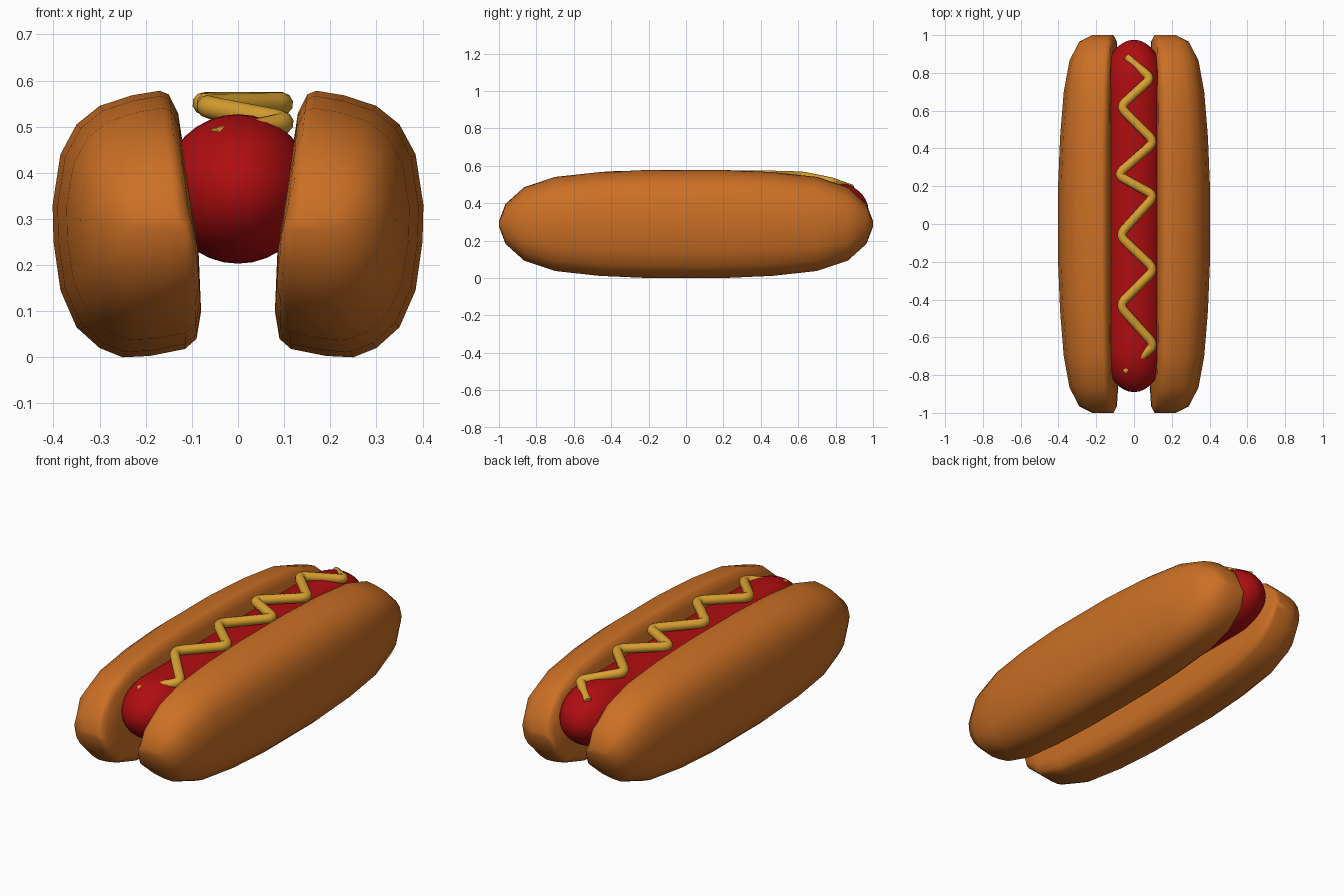
import bpy, bmesh, math

if "Cube" in bpy.data.objects:
    bpy.data.objects.remove(bpy.data.objects["Cube"])


def material(name, rgb):
    m = bpy.data.materials.new(name)
    m.use_nodes = True
    m.diffuse_color = (*rgb, 1)
    m.node_tree.nodes["Principled BSDF"].inputs["Base Color"].default_value = (*rgb, 1)
    return m


bread = material("toasted bread", (0.60, 0.16, 0.018))
meat = material("red sausage", (0.43, 0.004, 0.005))
sauce = material("mustard yellow", (0.70, 0.36, 0.03))


def loft(name, rings, mat, angle):
    """Skin a list of equal closed rings and cap both ends."""
    bm = bmesh.new()
    loops = [[bm.verts.new(p) for p in ring] for ring in rings]
    for a, b in zip(loops, loops[1:]):
        for i in range(len(a)):
            j = (i + 1) % len(a)
            bm.faces.new((a[i], a[j], b[j], b[i]))
    bm.faces.new(loops[0])
    bm.faces.new(loops[-1])
    bmesh.ops.recalc_face_normals(bm, faces=bm.faces)
    mesh = bpy.data.meshes.new(name)
    bm.to_mesh(mesh)
    bm.free()
    obj = bpy.data.objects.new(name, mesh)
    bpy.context.collection.objects.link(obj)
    mesh.materials.append(mat)
    bpy.ops.object.select_all(action='DESELECT')
    obj.select_set(True)
    bpy.context.view_layer.objects.active = obj
    bpy.ops.object.shade_smooth_by_angle(angle=math.radians(angle))
    return obj


# Bun halves: a D-shaped section (x, z) that shrinks towards both tips
section = [(0.08, 0.10), (0.09, 0.04), (0.115, 0.018), (0.19, 0.003), (0.25, 0.0),
           (0.30, 0.02), (0.35, 0.065), (0.385, 0.145), (0.40, 0.25), (0.402, 0.33),
           (0.385, 0.44), (0.35, 0.505), (0.30, 0.545), (0.23, 0.568), (0.17, 0.578),
           (0.15, 0.57), (0.13, 0.53), (0.107, 0.38), (0.085, 0.22)]
# (y, width scale, height scale, inner anchor x)
half = [(1.0, 0.35, 0.05, 0.115), (0.965, 0.62, 0.37, 0.103), (0.865, 0.80, 0.68, 0.1),
        (0.70, 0.90, 0.87, 0.1), (0.46, 0.965, 0.96, 0.1), (0.2, 1, 1, 0.1)]
stations = half + [(-y, sx, sz, ax) for y, sx, sz, ax in reversed(half)]
for side, name in ((1, "left_bun"), (-1, "right_bun")):
    loft(name, [[(side * (ax + (x - 0.1) * sx), y, 0.29 + (z - 0.29) * sz)
                 for x, z in section] for y, sx, sz, ax in stations], bread, 80)

# Sausage: a long round bar with domed ends
RADIUS, CENTRE_Z, DOME, FRONT, BACK = 0.162, 0.365, 0.24, -0.89, 0.975
SIDES, STEPS = 32, 10
profile = []
for i in range(STEPS + 1):
    t = math.radians(2 + 88 * i / STEPS)
    profile.append((FRONT + DOME * (1 - math.cos(t)), RADIUS * math.sin(t)))
profile += [(FRONT + BACK - y, r) for y, r in reversed(profile)]
loft("sausage", [[(r * math.cos(a), y, CENTRE_Z + r * math.sin(a))
                  for a in (math.tau * k / SIDES for k in range(SIDES))]
                 for y, r in profile], meat, 60)

# Mustard: a zigzag bead with slightly rounded corners
zigzag = [(-0.04, 0.885, 0.48), (0.09, 0.77, 0.515), (-0.075, 0.62, 0.545),
          (0.11, 0.435, 0.55), (-0.09, 0.26, 0.55), (0.11, 0.15, 0.55),
          (-0.08, -0.06, 0.55), (0.11, -0.24, 0.55), (-0.08, -0.43, 0.545),
          (0.11, -0.64, 0.508), (-0.05, -0.78, 0.478)]


def mix(a, b, t):
    return tuple(u + (v - u) * t for u, v in zip(a, b))


path = [zigzag[0]]
for a, b, c in zip(zigzag, zigzag[1:], zigzag[2:]):
    start, end = mix(b, a, 0.16), mix(b, c, 0.16)
    path += [mix(mix(start, b, t), mix(b, end, t), t) for t in (0, 0.25, 0.5, 0.75, 1)]
path.append(zigzag[-1])
curve = bpy.data.curves.new("mustard", 'CURVE')
curve.dimensions = '3D'
curve.bevel_depth = 0.025
curve.bevel_resolution = 3
curve.use_fill_caps = True
spline = curve.splines.new('POLY')
spline.points.add(len(path) - 1)
for i, (point, p) in enumerate(zip(spline.points, path)):
    point.co = (*p, 1)
    point.radius = 0.8 if i in (0, len(path) - 1) else 1
spline.use_smooth = True
curve.materials.append(sauce)
bpy.context.collection.objects.link(bpy.data.objects.new("mustard", curve))
